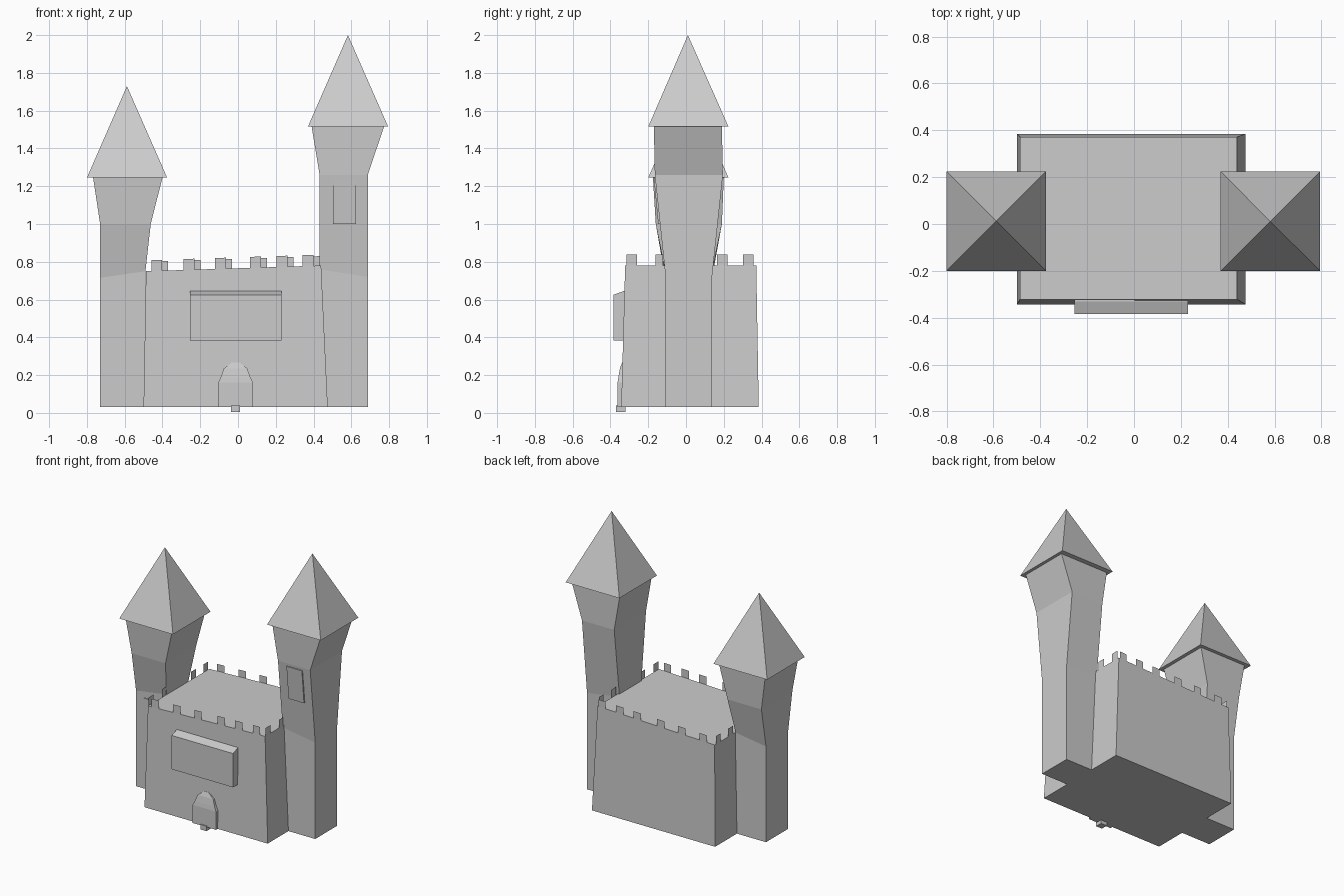
import bpy
from mathutils import Vector

old = bpy.data.objects.get("Cube")
if old:
    bpy.data.objects.remove(old, do_unlink=True)

GREY = (0.6, 0.6, 0.6, 1.0)
stone = bpy.data.materials.new("grey stone")
stone.use_nodes = True
stone.diffuse_color = GREY
stone.node_tree.nodes["Principled BSDF"].inputs["Base Color"].default_value = GREY

BASE = 0.03


def add_mesh(name, verts, faces):
    mesh = bpy.data.meshes.new(name)
    mesh.from_pydata(verts, [], faces)
    mesh.materials.append(stone)
    mesh.update()
    obj = bpy.data.objects.new(name, mesh)
    bpy.context.collection.objects.link(obj)
    return obj


def ring(x0, x1, y0, y1, z0, z1=None):
    """Rectangle whose height may differ between its x0 and x1 edges."""
    z1 = z0 if z1 is None else z1
    return [(x0, y0, z0), (x1, y0, z1), (x1, y1, z1), (x0, y1, z0)]


def loft(name, rings, tip=None):
    """Skin a stack of four-cornered rings, ending in a cap or a point."""
    verts = [v for r in rings for v in r]
    faces = [(3, 2, 1, 0)]
    for k in range(len(rings) - 1):
        a, b = 4 * k, 4 * k + 4
        faces += [(a + i, a + (i + 1) % 4, b + (i + 1) % 4, b + i) for i in range(4)]
    top = len(verts) - 4
    if tip:
        verts.append(tip)
        faces += [(top + i, top + (i + 1) % 4, top + 4) for i in range(4)]
    else:
        faces.append((top, top + 1, top + 2, top + 3))
    return add_mesh(name, verts, faces)


# Keep with tapered walls and a slightly tilted roof deck
deck = ring(-0.487, 0.44, -0.322, 0.372, 0.75, 0.78)
loft("keep", [ring(-0.5, 0.475, -0.343, 0.385, BASE), deck])

# Battlements: thin upright teeth along every edge of the deck
corners = [Vector(c) for c in deck]
verts, faces = [], []


def teeth(a, b, spans, height=0.058):
    for s, e in spans:
        p, q = a.lerp(b, s), a.lerp(b, e)
        n = len(verts)
        up = Vector((0, 0, height))
        verts.extend([p, q, q + up, p + up])
        faces.append((n, n + 1, n + 2, n + 3))


front_starts = [0.03, 0.215, 0.395, 0.595, 0.745, 0.895]
teeth(corners[0], corners[1], [(s, s + 0.062) for s in front_starts])
teeth(corners[3], corners[2], [(s + 0.035, s + 0.097) for s in front_starts], 0.05)
side_spans = [(0.01, 0.09), (0.23, 0.29), (0.70, 0.78), (0.90, 0.98)]
teeth(corners[0], corners[3], side_spans)
teeth(corners[1], corners[2], side_spans)
add_mesh("battlements", verts, faces)

# Short tower, on the model's right
loft("short_tower", [
    ring(-0.73, -0.49, -0.11, 0.138, BASE),
    ring(-0.73, -0.49, -0.11, 0.138, 0.715, 0.75),
    ring(-0.73, -0.462, -0.16, 0.19, 1.0),
    ring(-0.767, -0.40, -0.175, 0.2, 1.245)])
loft("short_tower_roof", [ring(-0.8, -0.375, -0.2, 0.225, 1.245)],
     (-0.588, 0.013, 1.73))

# Tall tower, on the model's left
loft("tall_tower", [
    ring(0.43, 0.687, -0.108, 0.138, BASE),
    ring(0.43, 0.687, -0.108, 0.138, 0.76, 0.72),
    ring(0.432, 0.687, -0.165, 0.195, 1.26),
    ring(0.39, 0.773, -0.17, 0.19, 1.515)])
loft("tall_tower_roof", [ring(0.37, 0.795, -0.2, 0.225, 1.515)],
     (0.582, 0.01, 2.0))

# Window plates lying on the tower fronts
loft("short_tower_window", [ring(-0.665, -0.545, -0.117, -0.105, 0.435),
                            ring(-0.665, -0.545, -0.117, -0.105, 0.68)])
loft("tall_tower_window", [ring(0.503, 0.625, -0.147, -0.135, 1.0),
                           ring(0.503, 0.625, -0.170, -0.16, 1.24)])

# Projecting panel with a sloping top edge
loft("front_panel", [ring(-0.255, 0.23, -0.385, -0.325, 0.383),
                     ring(-0.255, 0.23, -0.385, -0.325, 0.625),
                     ring(-0.255, 0.23, -0.33, -0.325, 0.645)])

# Rounded doorway: sections narrow and lean back toward the top
door_x = -0.013
door = [(BASE, 0.092, 0.362), (0.16, 0.092, 0.362), (0.19, 0.078, 0.358),
        (0.235, 0.062, 0.35), (0.268, 0.018, 0.338)]
loft("door", [ring(door_x - w, door_x + w, -y, -0.32, z) for z, w, y in door])

# Door step
loft("door_step", [ring(-0.038, 0.01, -0.37, -0.32, z) for z in (0.005, 0.04)])
